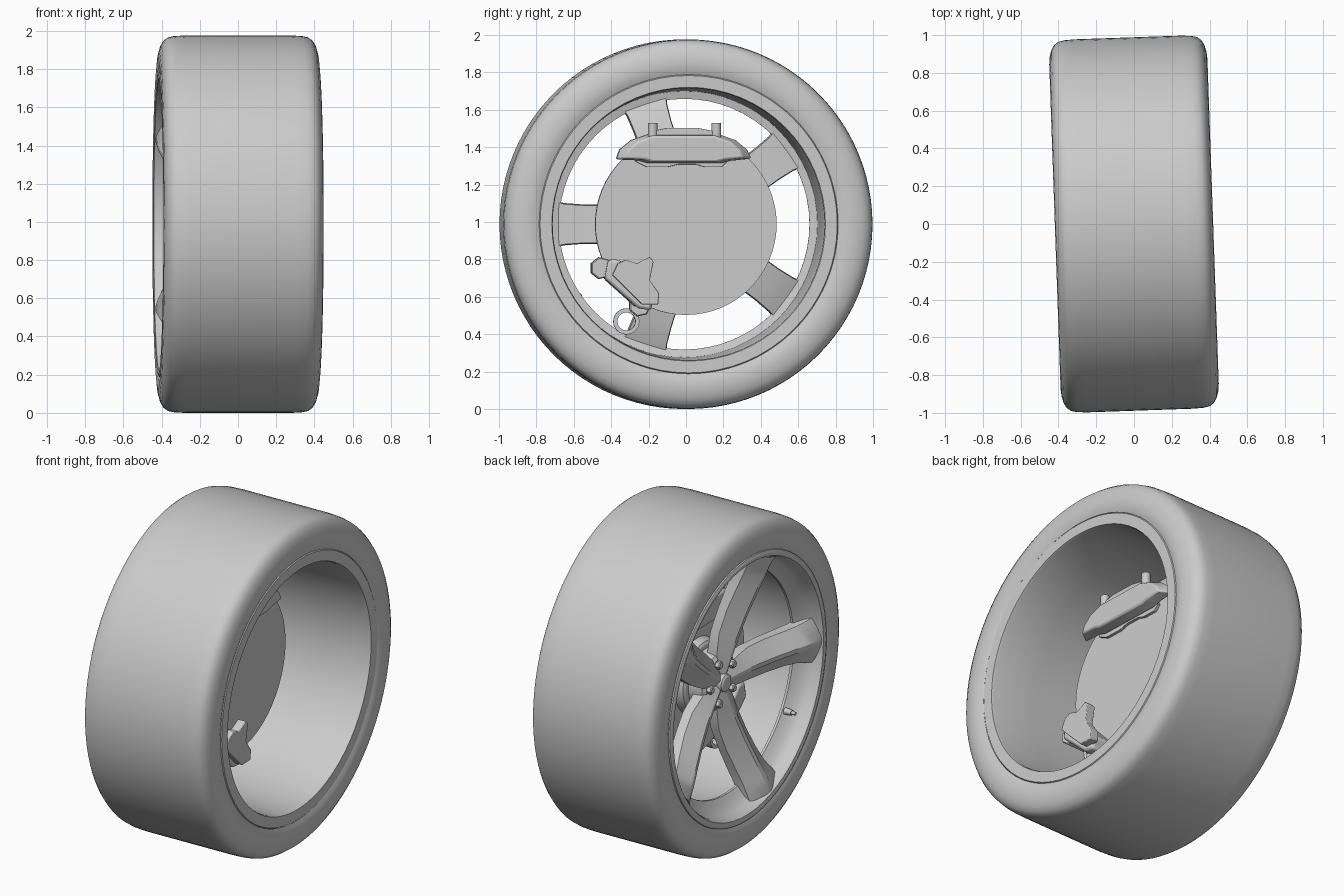
import bpy, bmesh, math
from mathutils import Matrix, Vector

if "Cube" in bpy.data.objects:
    bpy.data.objects.remove(bpy.data.objects["Cube"], do_unlink=True)

R = 0.988
# The wheel axis lies along local x and is steered slightly about z
PLACE = Matrix.Translation((0, 0, R)) @ Matrix.Rotation(math.radians(2), 4, 'Z')

grey = bpy.data.materials.new("plain_grey")
grey.use_nodes = True
COLOUR = (0.6, 0.6, 0.6, 1)
grey.diffuse_color = COLOUR
grey.node_tree.nodes["Principled BSDF"].inputs["Base Color"].default_value = COLOUR


def finish(name, bm, angle=30, bevel=0):
    bmesh.ops.remove_doubles(bm, verts=bm.verts, dist=1e-5)
    bmesh.ops.recalc_face_normals(bm, faces=bm.faces)
    bm.transform(PLACE)
    mesh = bpy.data.meshes.new(name)
    bm.to_mesh(mesh)
    bm.free()
    mesh.materials.append(grey)
    mesh.shade_smooth()
    mesh.set_sharp_from_angle(angle=math.radians(angle))
    obj = bpy.data.objects.new(name, mesh)
    bpy.context.collection.objects.link(obj)
    if bevel:
        mod = obj.modifiers.new("soft_edges", 'BEVEL')
        mod.width, mod.segments = bevel, 2


def loft(bm, loops):
    for a, b in zip(loops, loops[1:]):
        for i in range(len(a)):
            j = (i + 1) % len(a)
            bm.faces.new((a[i], a[j], b[j], b[i]))


def lathe(name, profile, segments=64, y=0, z=0, angle=30):
    """Spin (x, radius) points about an axis parallel to x."""
    bm = bmesh.new()
    loft(bm, [[bm.verts.new((x, y + r * math.cos(t), z + r * math.sin(t)))
               for t in (math.tau * i / segments for i in range(segments))]
              for x, r in profile])
    finish(name, bm, angle)


def rod(name, x0, x1, r, y=0, z=0, segments=20):
    c = min(r * 0.2, 0.006)
    lathe(name, [(x0, 0), (x0, r - c), (x0 + c, r), (x1 - c, r), (x1, r - c), (x1, 0)],
          segments, y, z)


def prism(name, outline, x0, x1, bevel=0.006, taper=1.0):
    """Extrude a (y, z) outline along x, scaling the far end about its middle."""
    bm = bmesh.new()
    cy = sum(p[0] for p in outline) / len(outline)
    cz = sum(p[1] for p in outline) / len(outline)
    near = [bm.verts.new((x0, y, z)) for y, z in outline]
    far = [bm.verts.new((x1, cy + (y - cy) * taper, cz + (z - cz) * taper)) for y, z in outline]
    loft(bm, [near, far])
    bm.faces.new(near)
    bm.faces.new(far)
    finish(name, bm, 30, bevel)


# Tyre: flat tread, round shoulders, nearly flat sidewalls
side = [(0.404, 0.80), (0.414, 0.825), (0.419, 0.86), (0.415, 0.90), (0.405, 0.935),
        (0.389, 0.962), (0.367, 0.978), (0.335, 0.985), (0.28, R)]
lathe("tyre", side + [(-x, r) for x, r in reversed(side)], 96, angle=40)

# Rim: outer lip, dished flange, step back to a straight barrel, inner lip
lathe("rim", [(-0.39, 0.805), (-0.412, 0.80), (-0.418, 0.785), (-0.414, 0.765),
              (-0.395, 0.755), (-0.36, 0.748), (-0.325, 0.725), (-0.295, 0.69),
              (-0.28, 0.67), (-0.265, 0.67), (-0.255, 0.712), (0.1, 0.72),
              (0.39, 0.727), (0.407, 0.732), (0.408, 0.795), (0.39, 0.805)], 64)

# Five ridged spokes, dished towards the hub:
# radius, half width, ridge x, shoulder x, back x
STATIONS = [(0.05, 0.045, -0.255, -0.235, -0.17), (0.16, 0.085, -0.272, -0.225, -0.16),
            (0.28, 0.10, -0.292, -0.225, -0.165), (0.42, 0.104, -0.325, -0.25, -0.19),
            (0.55, 0.106, -0.362, -0.288, -0.22), (0.64, 0.113, -0.388, -0.32, -0.25),
            (0.70, 0.128, -0.402, -0.345, -0.275), (0.755, 0.142, -0.408, -0.365, -0.30)]
for n in range(5):
    angle = math.pi + math.tau * n / 5
    along = Vector((0, math.cos(angle), math.sin(angle)))
    across = Vector((0, -math.sin(angle), math.cos(angle)))
    bm = bmesh.new()
    loops = []
    for r, w, ridge, shoulder, back in STATIONS:
        section = [(-w, shoulder), (-0.12 * w, ridge), (0.12 * w, ridge),
                   (w, shoulder), (0.95 * w, back), (-0.95 * w, back)]
        loops.append([bm.verts.new(along * r + across * s + Vector((x, 0, 0)))
                      for s, x in section])
    loft(bm, loops)
    bm.faces.new(loops[0])
    bm.faces.new(loops[-1])
    finish(f"spoke_{n + 1}", bm, 25)

    # Wheel nut in its seat between two spokes
    nut = angle + math.pi / 5
    y, z = 0.125 * math.cos(nut), 0.125 * math.sin(nut)
    rod(f"wheel_nut_{n + 1}", -0.26, -0.2, 0.024, y, z, 6)

# Hub and its centre cap
lathe("hub", [(-0.232, 0), (-0.232, 0.15), (-0.215, 0.17), (-0.12, 0.178), (-0.05, 0.178)], 40)
lathe("centre_cap", [(-0.276, 0), (-0.274, 0.04), (-0.266, 0.052), (-0.2, 0.055)], 32)

# Brake disc with vent gap and raised hat
lathe("brake_disc", [(-0.13, 0), (-0.13, 0.20), (-0.12, 0.215), (-0.07, 0.225),
                     (-0.07, 0.485), (-0.047, 0.485), (-0.047, 0.47), (-0.023, 0.47),
                     (-0.023, 0.485), (0, 0.485), (0, 0)], 64)

# Main caliper straddling the disc
crescent = [(-0.38, 0.345), (-0.36, 0.40), (-0.30, 0.45), (-0.20, 0.485), (0.17, 0.485),
            (0.27, 0.45), (0.33, 0.40), (0.355, 0.35), (0.24, 0.338), (0.19, 0.325),
            (-0.21, 0.325), (-0.26, 0.34)]
prism("caliper_inner_half", crescent, 0.02, 0.095, 0.01, 0.86)
prism("caliper_outer_half", crescent, -0.085, -0.15, 0.01, 0.86)
for label, x in (("inner", 0.002), ("outer", -0.09)):
    prism(f"{label}_brake_pad", [(-0.22, 0.45), (-0.27, 0.335), (-0.21, 0.305), (-0.10, 0.305),
                                 (-0.04, 0.32), (0.05, 0.32), (0.10, 0.305), (0.19, 0.305),
                                 (0.22, 0.335), (0.18, 0.45)], x, x + 0.018, 0.002)
prism("caliper_bridge", [(-0.22, 0.44), (-0.19, 0.495), (-0.10, 0.515), (0.06, 0.515),
                         (0.16, 0.495), (0.20, 0.44)], -0.13, 0.07)
for y in (-0.18, 0.16):
    bm = bmesh.new()
    bmesh.ops.create_cone(bm, cap_ends=True, segments=16, radius1=0.027, radius2=0.025,
                          depth=0.1, matrix=Matrix.Translation((0.055, y, 0.49)))
    finish("caliper_pin", bm)

# Parking brake unit: plate, two knuckles, link and eyelet
prism("parking_plate", [(-0.37, -0.21), (-0.33, -0.19), (-0.27, -0.21), (-0.20, -0.175),
                        (-0.18, -0.20), (-0.20, -0.30), (-0.15, -0.37), (-0.155, -0.43),
                        (-0.24, -0.43), (-0.40, -0.27)], 0.13, 0.185, 0.004)
prism("parking_caliper", [(-0.42, -0.19), (-0.36, -0.19), (-0.18, -0.38), (-0.19, -0.46),
                          (-0.26, -0.45), (-0.44, -0.29)], -0.12, 0.14, 0.015)
prism("parking_link", [(-0.44, -0.27), (-0.41, -0.25), (-0.25, -0.41), (-0.28, -0.44)],
      -0.02, 0.10)
rod("upper_knuckle", -0.05, 0.08, 0.06, -0.455, -0.235, 7)
rod("lower_knuckle", -0.05, 0.09, 0.06, -0.25, -0.435, 7)
lathe("cable_eyelet", [(0.0, 0.048), (0.0, 0.07), (0.04, 0.07), (0.04, 0.048), (0.0, 0.048)],
      24, -0.32, -0.52)

# Valve stem on the rim
lathe("valve_stem", [(-0.36, 0), (-0.36, 0.01), (-0.335, 0.011), (-0.335, 0.016),
                     (-0.29, 0.02), (-0.29, 0)], 12, -0.565, -0.385)
